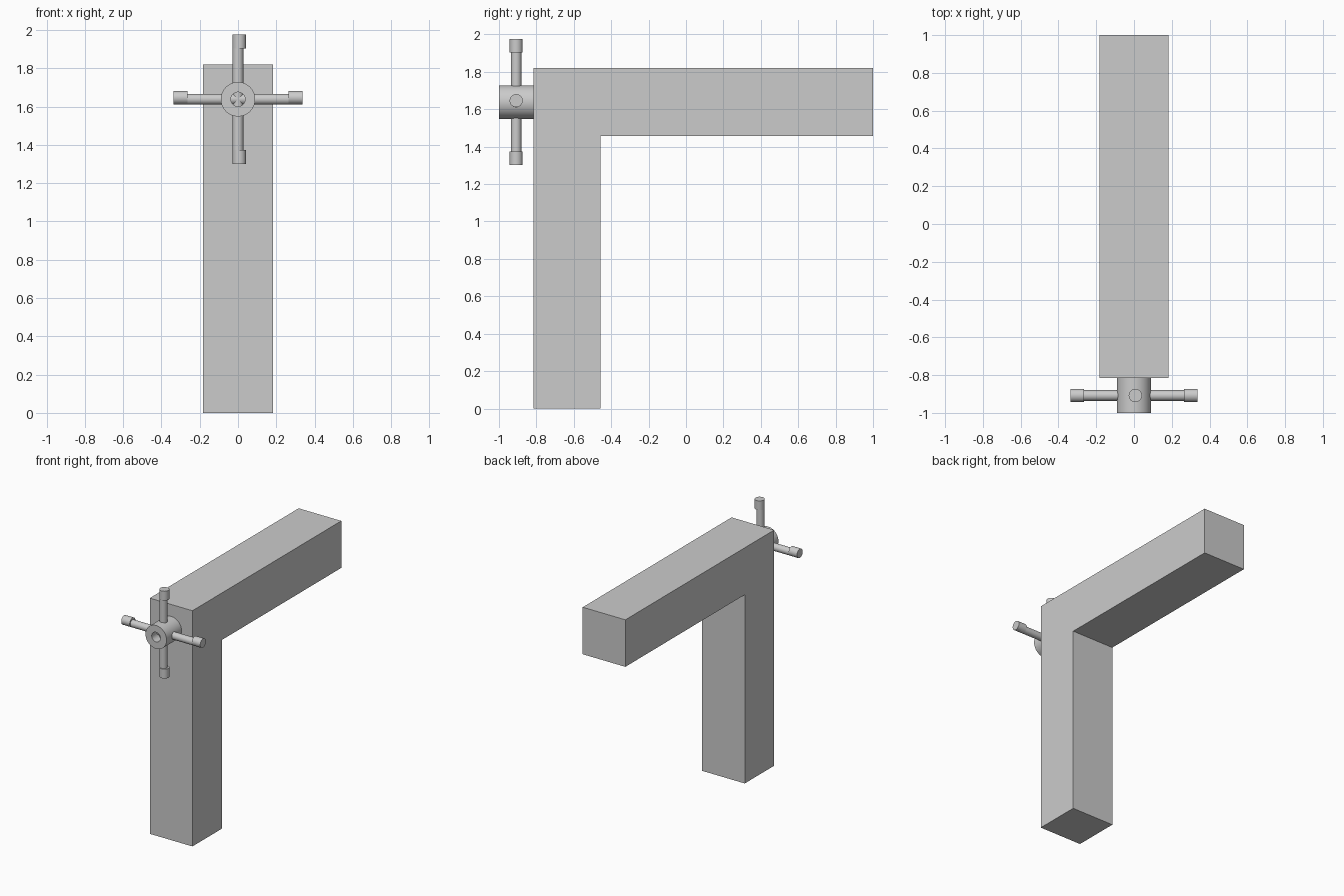
import bpy, bmesh
from math import pi
from mathutils import Vector, Matrix

if "Cube" in bpy.data.objects:
    bpy.data.objects.remove(bpy.data.objects["Cube"])

HUB = Vector((0, -0.908, 1.638))   # centre of the handwheel


def finish(bm, name, smooth):
    bmesh.ops.recalc_face_normals(bm, faces=bm.faces)
    mesh = bpy.data.meshes.new(name)
    bm.to_mesh(mesh)
    bm.free()
    obj = bpy.data.objects.new(name, mesh)
    bpy.context.collection.objects.link(obj)
    if smooth:
        bpy.ops.object.select_all(action='DESELECT')
        obj.select_set(True)
        bpy.context.view_layer.objects.active = obj
        bpy.ops.object.shade_smooth_by_angle(angle=pi / 6)
    return obj


def rod(name, start, end, radius):
    axis = end - start
    bm = bmesh.new()
    turn = axis.to_track_quat('Z', 'Y').to_matrix().to_4x4()
    bmesh.ops.create_cone(bm, cap_ends=True, segments=32, radius1=radius,
                          radius2=radius, depth=axis.length,
                          matrix=Matrix.Translation((start + end) / 2) @ turn)
    return finish(bm, name, True)


# L-shaped square pipe: upright leg and horizontal arm in one profile
bm = bmesh.new()
profile = [(-0.816, 0), (-0.457, 0), (-0.457, 1.457),
           (1, 1.457), (1, 1.82), (-0.816, 1.82)]
face = bm.faces.new([bm.verts.new((-0.182, y, z)) for y, z in profile])
side = bmesh.ops.extrude_face_region(bm, geom=[face], use_keep_orig=True)
bmesh.ops.translate(bm, vec=(0.364, 0, 0),
                    verts=[v for v in side['geom'] if isinstance(v, bmesh.types.BMVert)])
finish(bm, "body", False)

# Hub: thick tube turned around the y axis
bm = bmesh.new()
ring = [bm.verts.new((r, y, HUB.z))
        for r, y in ((0.037, -1), (0.09, -1), (0.09, -0.816), (0.037, -0.816))]
edges = [bm.edges.new((ring[i], ring[(i + 1) % 4])) for i in range(4)]
bmesh.ops.spin(bm, geom=ring + edges, cent=HUB, axis=(0, 1, 0),
               angle=2 * pi, steps=48)
bmesh.ops.remove_doubles(bm, verts=bm.verts, dist=0.0001)
finish(bm, "hub", True)

# Two crossing spokes, each with a grip on both ends set slightly off axis
for label, direction, offset in (("horizontal", Vector((1, 0, 0)), Vector((0, 0, 0.008))),
                                 ("vertical", Vector((0, 0, 1)), Vector((0.007, 0, 0)))):
    rod(label + "_spoke", HUB - direction * 0.3, HUB + direction * 0.3, 0.028)
    for sign, end in ((-1, "low"), (1, "high")):
        base = HUB + offset
        rod(f"{label}_{end}_grip", base + direction * sign * 0.265,
            base + direction * sign * 0.337, 0.035)
